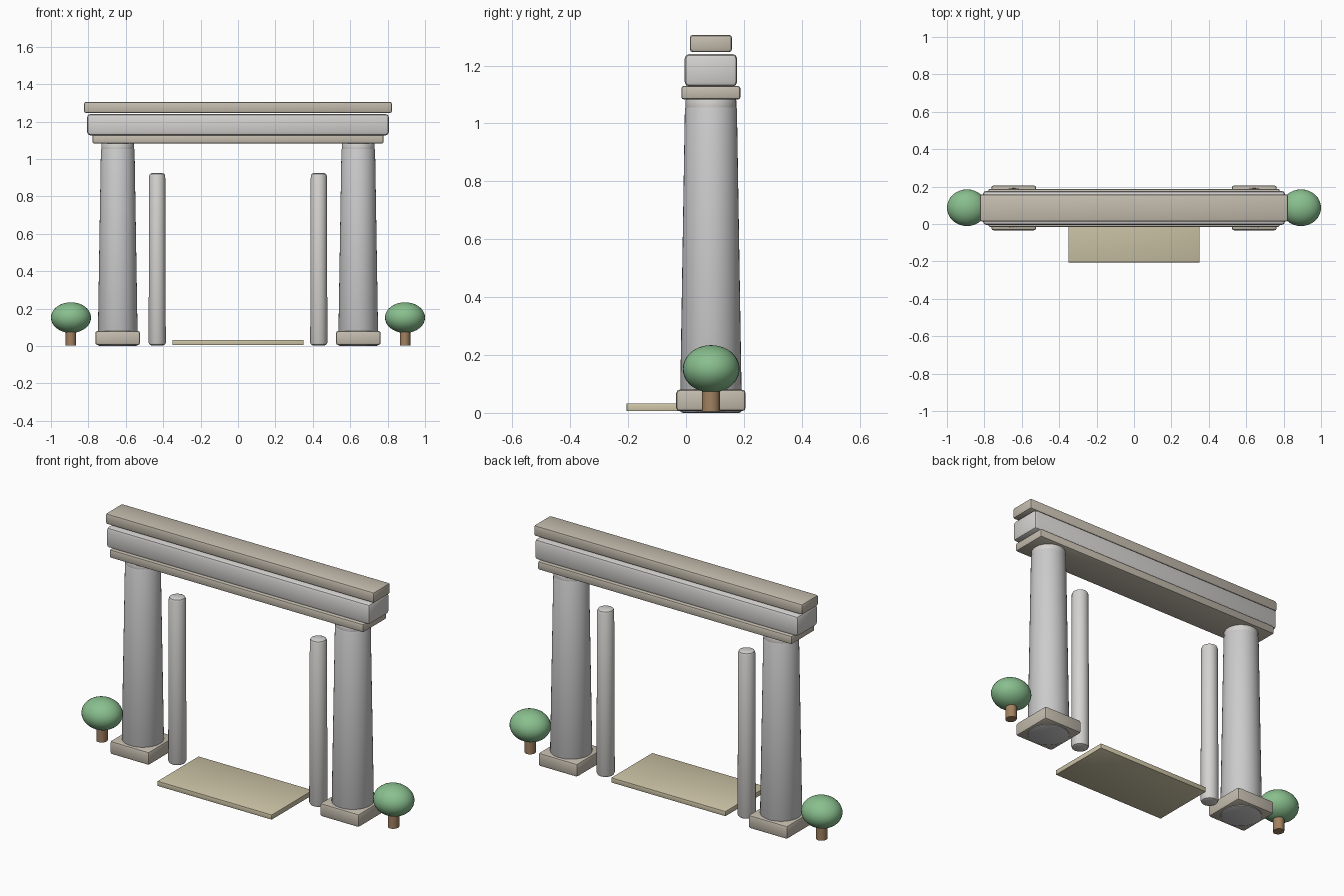
import bpy
import bmesh
import math

if "Cube" in bpy.data.objects:
    bpy.data.objects.remove(bpy.data.objects["Cube"])

YC = 0.086  # depth of the gate's centre line


def material(name, rgb):
    m = bpy.data.materials.new(name)
    m.diffuse_color = (*rgb, 1)
    m.use_nodes = True
    m.node_tree.nodes["Principled BSDF"].inputs["Base Color"].default_value = m.diffuse_color
    return m


TAN = material("tan_stone", (0.55, 0.50, 0.42))
STONE = material("light_stone", (0.66, 0.65, 0.63))
SHAFT = material("grey_stone", (0.60, 0.58, 0.58))
SAND = material("sand", (0.62, 0.56, 0.39))
LEAF = material("leaf", (0.25, 0.52, 0.27))
BARK = material("bark", (0.36, 0.22, 0.12))


def finish(bm, name, mat, angle=35):
    bmesh.ops.recalc_face_normals(bm, faces=bm.faces)
    me = bpy.data.meshes.new(name)
    bm.to_mesh(me)
    bm.free()
    ob = bpy.data.objects.new(name, me)
    bpy.context.collection.objects.link(ob)
    me.materials.append(mat)
    bpy.ops.object.select_all(action='DESELECT')
    ob.select_set(True)
    bpy.context.view_layer.objects.active = ob
    bpy.ops.object.shade_smooth_by_angle(angle=math.radians(angle))
    return ob


def block(name, x0, x1, y0, y1, z0, z1, bevel, mat):
    bm = bmesh.new()
    bmesh.ops.create_cube(bm, size=1)
    bmesh.ops.scale(bm, vec=(x1 - x0, y1 - y0, z1 - z0), verts=bm.verts)
    bmesh.ops.translate(bm, vec=((x0 + x1) / 2, (y0 + y1) / 2, (z0 + z1) / 2), verts=bm.verts)
    bmesh.ops.bevel(bm, geom=bm.edges[:], offset=bevel, segments=2, profile=0.5, affect='EDGES')
    return finish(bm, name, mat)


def turned(name, x, profile, mat, sides=40, sy=1.0):
    """Capped solid of revolution from (radius, z) points."""
    bm = bmesh.new()
    rings = []
    for r, z in profile:
        rings.append([bm.verts.new((x + r * math.cos(2 * math.pi * i / sides),
                                    YC + sy * r * math.sin(2 * math.pi * i / sides), z))
                      for i in range(sides)])
    for a, b in zip(rings, rings[1:]):
        for i in range(sides):
            j = (i + 1) % sides
            bm.faces.new((a[i], a[j], b[j], b[i]))
    bm.faces.new(rings[0][::-1])
    bm.faces.new(rings[-1])
    return finish(bm, name, mat)


def rounded(r0, z0, r1, z1, b):
    """Tapered profile with rounded rims."""
    return [(r0 - b, z0), (r0 - b * 0.3, z0 + b * 0.3), (r0, z0 + b),
            (r1, z1 - b), (r1 - b * 0.3, z1 - b * 0.3), (r1 - b, z1)]


for side, s in (("left", -1), ("right", 1)):
    # Main column: square plinth, tapered shaft, neck ring
    cx = s * 0.643
    block(f"{side}_plinth", cx - 0.12, cx + 0.12, YC - 0.12, YC + 0.12, 0.006, 0.08, 0.012, TAN)
    turned(f"{side}_column_shaft", cx, rounded(0.107, 0.0, 0.09, 1.06, 0.01), SHAFT)
    turned(f"{side}_column_neck", cx, rounded(0.088, 1.04, 0.088, 1.087, 0.008), STONE)
    # Slender inner post
    turned(f"{side}_inner_post", s * 0.432, rounded(0.046, 0.004, 0.043, 0.924, 0.014), STONE, 32)
    # Small round tree
    tx = s * 0.893
    turned(f"{side}_tree_trunk", tx, [(0.028, 0.004), (0.028, 0.1)], BARK, 24, 1.1)
    bm = bmesh.new()
    bmesh.ops.create_uvsphere(bm, u_segments=32, v_segments=20, radius=1)
    bmesh.ops.scale(bm, vec=(0.107, 0.098, 0.082), verts=bm.verts)
    bmesh.ops.translate(bm, vec=(tx, YC + 0.001, 0.152), verts=bm.verts)
    finish(bm, f"{side}_tree_crown", LEAF)

# Stacked lintel
block("lintel_lower_band", -0.778, 0.778, -0.016, 0.188, 1.083, 1.129, 0.008, TAN)
block("lintel_beam", -0.807, 0.807, -0.005, 0.177, 1.127, 1.24, 0.017, STONE)
block("lintel_cap", -0.823, 0.823, 0.013, 0.159, 1.246, 1.306, 0.011, TAN)

# Threshold slab
block("threshold_slab", -0.35, 0.35, -0.205, 0.155, 0.006, 0.033, 0.002, SAND)
